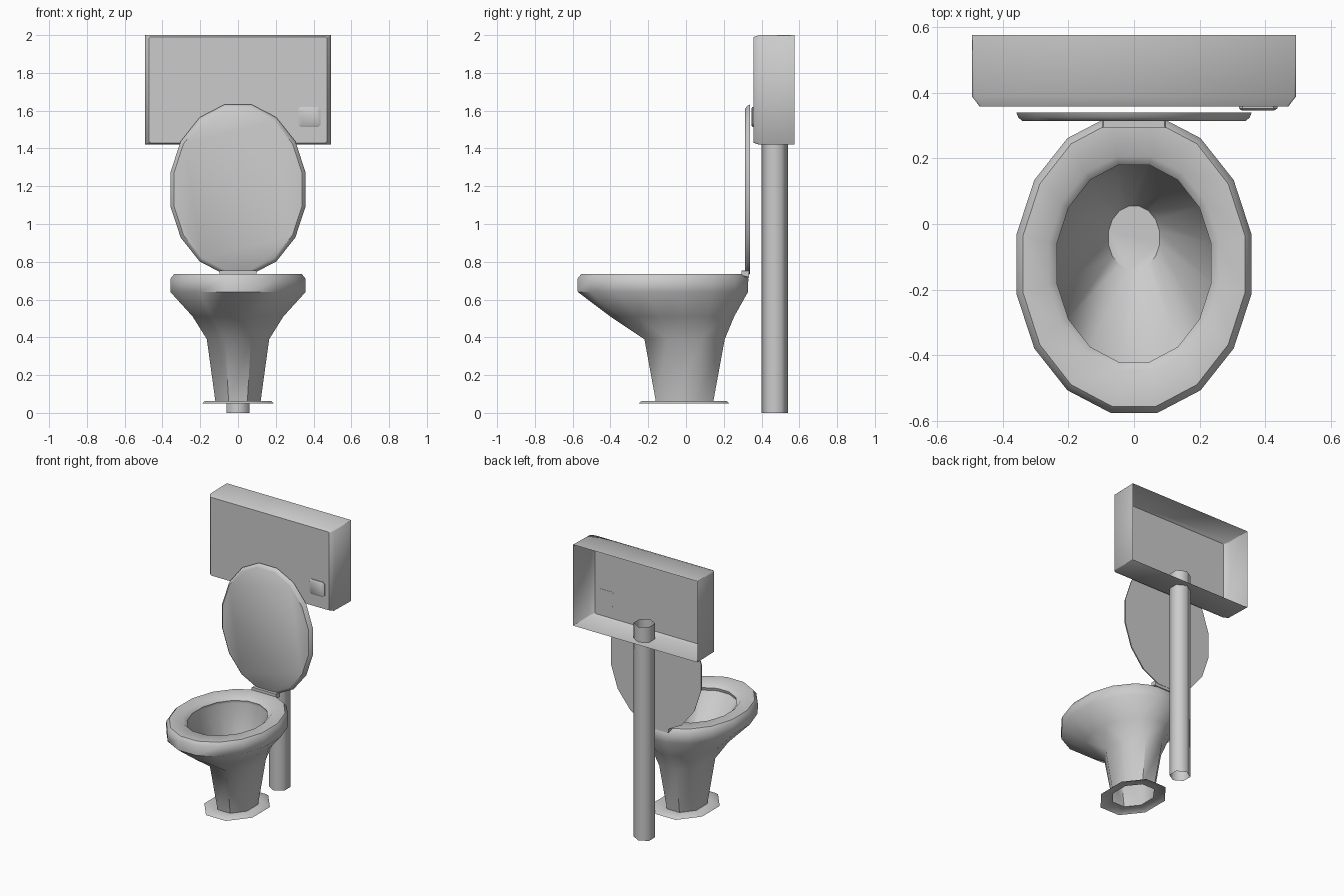
import bpy, bmesh, math

if "Cube" in bpy.data.objects:
    bpy.data.objects.remove(bpy.data.objects["Cube"])


def loft(name, rings, cap_start=False, cap_end=False, angle=40):
    """Skin a list of equal-length rings into one mesh."""
    bm = bmesh.new()
    loops = [[bm.verts.new(p) for p in ring] for ring in rings]
    n = len(loops[0])
    for a, b in zip(loops, loops[1:]):
        for i in range(n):
            j = (i + 1) % n
            bm.faces.new((a[i], a[j], b[j], b[i]))
    if cap_start:
        bm.faces.new(loops[0][::-1])
    if cap_end:
        bm.faces.new(loops[-1])
    bmesh.ops.remove_doubles(bm, verts=bm.verts, dist=0.0005)
    bmesh.ops.recalc_face_normals(bm, faces=bm.faces)
    me = bpy.data.meshes.new(name)
    bm.to_mesh(me)
    bm.free()
    ob = bpy.data.objects.new(name, me)
    bpy.context.collection.objects.link(ob)
    bpy.ops.object.select_all(action='DESELECT')
    bpy.context.view_layer.objects.active = ob
    ob.select_set(True)
    bpy.ops.object.shade_smooth_by_angle(angle=math.radians(angle))
    return ob


def oval(half_x, y0, y1, z, octagon=False):
    """16-point oval given by its flat-to-flat extents; octagon doubles up corners."""
    n = 8 if octagon else 16
    k = 1 / math.cos(math.pi / n)
    cy, ry = (y0 + y1) / 2, (y1 - y0) / 2
    pts = []
    for i in range(16):
        a = (i // 2 + 0.5) * math.tau / 8 if octagon else (i + 0.5) * math.tau / 16
        pts.append((half_x * k * math.cos(a), cy + ry * k * math.sin(a), z))
    return pts


def rect(x0, x1, z0, z1, y, c=0.0):
    """Rectangle in the xz plane with corners cut by c."""
    return [(x0 + c, y, z0), (x1 - c, y, z0), (x1, y, z0 + c), (x1, y, z1 - c),
            (x1 - c, y, z1), (x0 + c, y, z1), (x0, y, z1 - c), (x0, y, z0 + c)]


# bowl: flange, pedestal, flared body, rim and hollow inside
loft("bowl", [
    oval(0.19, -0.25, 0.23, 0.05, True),
    oval(0.175, -0.235, 0.215, 0.063, True),
    oval(0.12, -0.16, 0.145, 0.063, True),
    oval(0.165, -0.22, 0.205, 0.39, True),
    oval(0.24, -0.40, 0.255, 0.51),
    oval(0.358, -0.573, 0.328, 0.64),
    oval(0.358, -0.575, 0.33, 0.71),
    oval(0.338, -0.555, 0.31, 0.735),
    oval(0.26, -0.445, 0.205, 0.735),
    oval(0.235, -0.42, 0.18, 0.71),
    oval(0.24, -0.425, 0.185, 0.69),
    oval(0.078, -0.14, 0.055, 0.38),
], cap_end=True, angle=50)

# raised lid
def lid_ring(s, y):
    return [(x, y, 1.183 + v) for x, v, _ in oval(0.358 * s, -0.45 * s, 0.45 * s, 0)]

loft("lid", [lid_ring(0.95, 0.313), lid_ring(0.985, 0.325), lid_ring(1.0, 0.339)],
     cap_start=True, cap_end=True)

# hinge block between lid and rim
loft("hinge", [rect(-0.097, 0.097, 0.725, 0.755, 0.293, 0.004),
               rect(-0.097, 0.097, 0.715, 0.755, 0.334, 0.004)],
     cap_start=True, cap_end=True)

# cistern: shell open at the back
loft("tank", [rect(-0.47, 0.47, 1.43, 1.99, 0.358, 0.006),
              rect(-0.493, 0.493, 1.42, 2.0, 0.388, 0.006),
              rect(-0.493, 0.493, 1.42, 2.0, 0.575, 0.001)], cap_start=True, angle=50)

# flush button
loft("flush_button", [rect(0.327, 0.428, 1.522, 1.613, 0.346, 0.012),
                      rect(0.319, 0.437, 1.514, 1.62, 0.352, 0.012),
                      rect(0.319, 0.437, 1.514, 1.62, 0.36, 0.012)],
     cap_start=True, cap_end=True)

# hexagonal down pipe, open at both ends
loft("down_pipe", [[(0.07 * math.sin(i * math.pi / 3), 0.47 + 0.07 * math.cos(i * math.pi / 3), z)
                    for i in range(6)] for z in (0, 1.53)], angle=65)
